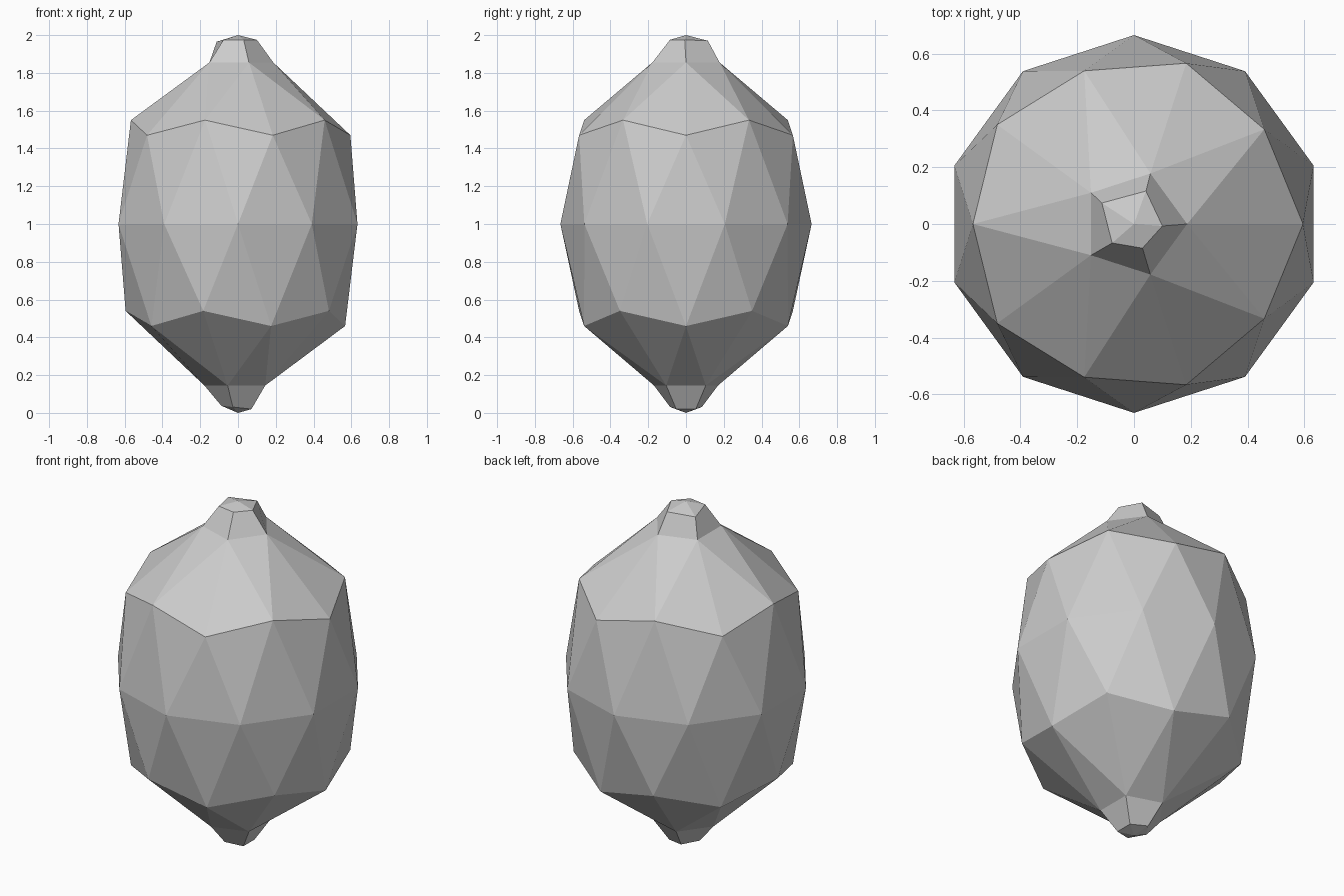
import bpy
import bmesh
from math import cos, sin, radians

cube = bpy.data.objects.get("Cube")
if cube:
    bpy.data.objects.remove(cube, do_unlink=True)

bm = bmesh.new()


def ring(count, start, radii, heights):
    """Ring of vertices; radii and heights alternate around it."""
    verts = []
    for i in range(count):
        a = radians(start + 360 * i / count)
        r, z = radii[i % len(radii)], heights[i % len(heights)]
        verts.append(bm.verts.new((r * cos(a), r * sin(a), z)))
    return verts


def shoulder(shoulder_ring, collar):
    """Join a five-sided collar to a ten-sided shoulder with triangles."""
    n = len(shoulder_ring)
    for i, c in enumerate(collar):
        before, same, after = (shoulder_ring[(2 * i + k) % n] for k in (-1, 0, 1))
        bm.faces.new((c, before, same))
        bm.faces.new((c, same, after))
        bm.faces.new((c, after, collar[(i + 1) % len(collar)]))


def nub(collar, rim, tip):
    """Close an end with collar quads and a shallow fan."""
    for i in range(len(rim)):
        j = (i + 1) % len(rim)
        bm.faces.new((collar[i], collar[j], rim[j], rim[i]))
        bm.faces.new((rim[i], rim[j], tip))


def band(upper, middle, offset):
    """Zigzag triangles between two rings of ten."""
    n = len(upper)
    for i in range(n):
        m0 = middle[(i + offset) % n]
        m1 = middle[(i + offset + 1) % n]
        bm.faces.new((upper[i], m0, m1))
        bm.faces.new((upper[i], m1, upper[(i + 1) % n]))


# Body: widest ring with a shoulder above and below
waist = ring(10, 18, [0.665], [1.0])
top_shoulder = ring(10, 0, [0.595, 0.567], [1.47, 1.55])
low_shoulder = ring(10, 180, [0.595, 0.567], [0.54, 0.46])
band(top_shoulder, waist, -1)
band(low_shoulder, waist, 4)

# Upper nub, slightly lopsided
top_collar = ring(5, 0, [0.187], [1.855])
top_rim = [bm.verts.new(p) for p in (
    (0.1, -0.007, 1.975), (0.042, 0.116, 1.97), (-0.113, 0.074, 1.965),
    (-0.077, -0.067, 1.975), (0.03, -0.085, 1.975))]
shoulder(top_shoulder, top_collar)
nub(top_collar, top_rim, bm.verts.new((0, 0, 2)))

# Lower nub with a tilted rim
low_collar = ring(5, 180, [0.178], [0.145])
low_rim = ring(5, 180, [0.088], [0.028])
for v in low_rim:
    v.co.z -= 0.11 * v.co.x
shoulder(low_shoulder, low_collar)
nub(low_collar, low_rim, bm.verts.new((0, 0, 0)))

bmesh.ops.recalc_face_normals(bm, faces=bm.faces)
mesh = bpy.data.meshes.new("fruit_body")
bm.to_mesh(mesh)
bm.free()

# Plain grey skin
grey = (0.6, 0.6, 0.6, 1)
mat = bpy.data.materials.new("plain_grey")
mat.use_nodes = True
mat.diffuse_color = grey
mat.node_tree.nodes["Principled BSDF"].inputs["Base Color"].default_value = grey
mesh.materials.append(mat)

fruit = bpy.data.objects.new("fruit_body", mesh)
bpy.context.collection.objects.link(fruit)
